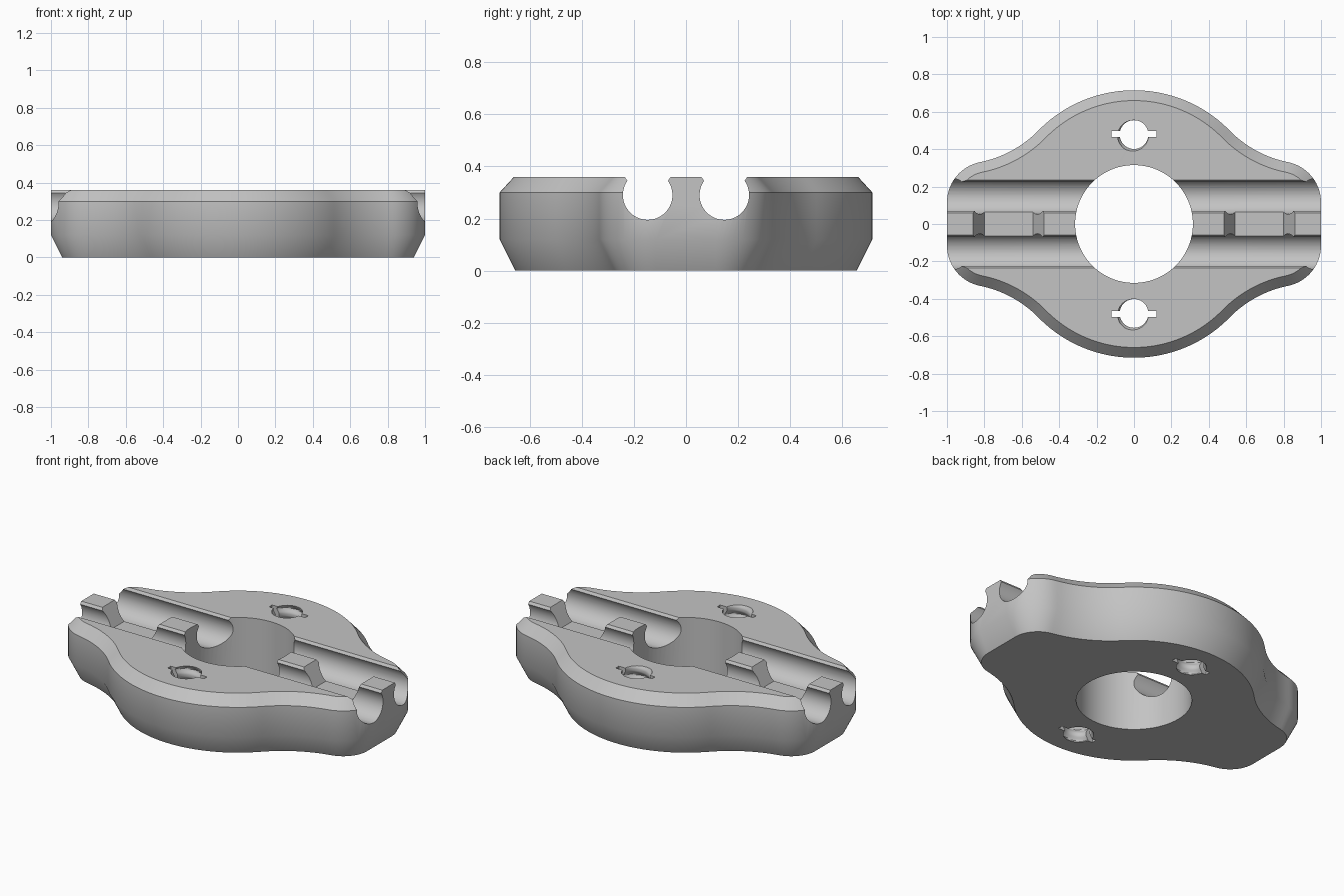
import bpy, bmesh, math
from mathutils import Vector

if "Cube" in bpy.data.objects:
    bpy.data.objects.remove(bpy.data.objects["Cube"])

HEIGHT = 0.36
HUB_R = 0.715                      # round middle of the plate
EAR_C, EAR_R = Vector((0.78, 0.115)), 0.22   # rounded ear corners
NECK_R = 0.6                       # concave blend between them


def loft(name, rings):
    """Closed solid skinned through rings of equal length, capped at both ends."""
    bm = bmesh.new()
    loops = [[bm.verts.new(p) for p in ring] for ring in rings]
    for a, b in zip(loops, loops[1:]):
        for i in range(len(a)):
            j = (i + 1) % len(a)
            bm.faces.new((a[i], a[j], b[j], b[i]))
    bm.faces.new(loops[0])
    bm.faces.new(loops[-1])
    bmesh.ops.recalc_face_normals(bm, faces=bm.faces)
    mesh = bpy.data.meshes.new(name)
    bm.to_mesh(mesh)
    bm.free()
    obj = bpy.data.objects.new(name, mesh)
    bpy.context.collection.objects.link(obj)
    return obj


def arc(centre, radius, start, end, steps, side=1):
    """Points on an arc, each with its outward normal."""
    out = []
    for i in range(steps + 1):
        a = start + (end - start) * i / steps
        n = Vector((math.cos(a), math.sin(a)))
        out.append((centre + n * radius, n * side))
    return out


def cut(target, cutter):
    cutter.hide_render = True
    mod = target.modifiers.new("cut", 'BOOLEAN')
    mod.operation, mod.solver, mod.object = 'DIFFERENCE', 'EXACT', cutter
    bpy.context.view_layer.objects.active = target
    bpy.ops.object.modifier_apply(modifier=mod.name)
    bpy.data.objects.remove(cutter)


# Quarter outline: hub arc, concave neck, ear corner, all tangent
d = EAR_C.length
far, near = HUB_R + NECK_R, EAR_R + NECK_R
neck_angle = (math.atan2(EAR_C.y, EAR_C.x)
              + math.acos((far**2 + d**2 - near**2) / (2 * far * d)))
neck = Vector((math.cos(neck_angle), math.sin(neck_angle))) * far
to_neck = neck - EAR_C
ear_angle = math.atan2(to_neck.y, to_neck.x)
quarter = arc(Vector((0, 0)), HUB_R, math.pi / 2, neck_angle, 20)
quarter += arc(neck, NECK_R, neck_angle + math.pi, ear_angle + math.pi, 14, -1)[1:]
quarter += arc(EAR_C, EAR_R, ear_angle, 0, 14)[1:]


def flip(points, sx, sy):
    return [(Vector((p.x * sx, p.y * sy)), Vector((n.x * sx, n.y * sy))) for p, n in points]


outline = (quarter + flip(quarter, 1, -1)[:0:-1]
           + flip(quarter, -1, -1) + flip(quarter, -1, 1)[:0:-1])


# The first point of each half sits on the y axis; the mirrored end is added back once
def ring(z, inset, keep_ends=False):
    pts = []
    for p, n in outline:
        k = 0 if keep_ends and abs(p.y) < EAR_C.y + 0.001 else inset
        q = p - n * k
        pts.append((q.x, q.y, z))
    return pts


# Plate with chamfered bottom and top edges
plate = loft("mounting_plate", [ring(0, 0.06), ring(0.12, 0), ring(0.30, 0),
                                ring(HEIGHT, 0.055, True)])

# Two snap-in rod channels along the length
for side in (1, -1):
    steps, lip = 40, math.radians(35)
    section = [(0.088, HEIGHT + 0.06), (0.088, HEIGHT)]
    for i in range(steps + 1):
        a = lip - (math.pi + 2 * lip) * i / steps
        section.append((0.095 * math.cos(a), 0.29 + 0.095 * math.sin(a)))
    section += [(-0.088, HEIGHT), (-0.088, HEIGHT + 0.06)]
    cut(plate, loft("channel_cutter", [[(x, side * 0.147 + y, z) for y, z in section]
                                       for x in (-1.1, 1.1)]))

# Sloped notches in the rib between the channels
for side in (1, -1):
    notch = [(0.44, 0.44), (0.48, HEIGHT), (0.54, 0.245), (0.80, 0.245),
             (0.86, HEIGHT), (0.90, 0.44)]
    cut(plate, loft("notch_cutter", [[(side * x, y, z) for x, z in notch]
                                     for y in (-0.1, 0.1)]))

# Central bore
cut(plate, loft("bore_cutter", [[(p.x, p.y, z) for p, n in
                                 arc(Vector((0, 0)), 0.315, 0, math.tau, 72)[:-1]]
                                for z in (-0.1, 0.5)]))

# Threaded screw holes with a thin cross slot
PITCH, SIDES, LEVELS = 0.07, 36, 60
for side in (1, -1):
    yc = side * 0.478
    rings = []
    for k in range(LEVELS + 1):
        z = -0.021 + 0.403 * k / LEVELS
        level = []
        for i in range(SIDES):
            a = math.tau * i / SIDES
            t = (z / PITCH - i / SIDES) % 1
            r = 0.077 + 0.016 * max(0, 1 - abs(2 * t - 1) * 1.4)
            level.append((r * math.cos(a), yc + r * math.sin(a), z))
        rings.append(level)
    cut(plate, loft("thread_cutter", rings))
    corners = [(-1, -1), (1, -1), (1, 1), (-1, 1)]
    cut(plate, loft("slot_cutter", [[(0.12 * u, yc + side * 0.003 + 0.015 * v, z)
                                     for u, v in corners] for z in (-0.1, 0.5)]))

# Single grey material
grey = bpy.data.materials.new("plain_grey")
grey.use_nodes = True
colour = (0.55, 0.55, 0.55, 1)
grey.diffuse_color = colour
grey.node_tree.nodes["Principled BSDF"].inputs["Base Color"].default_value = colour
plate.data.materials.clear()
plate.data.materials.append(grey)
for poly in plate.data.polygons:
    poly.material_index = 0

# Smooth curves, keep chamfer and cut edges crisp
bpy.ops.object.select_all(action='DESELECT')
plate.select_set(True)
bpy.context.view_layer.objects.active = plate
bpy.ops.object.shade_smooth_by_angle(angle=math.radians(30))
